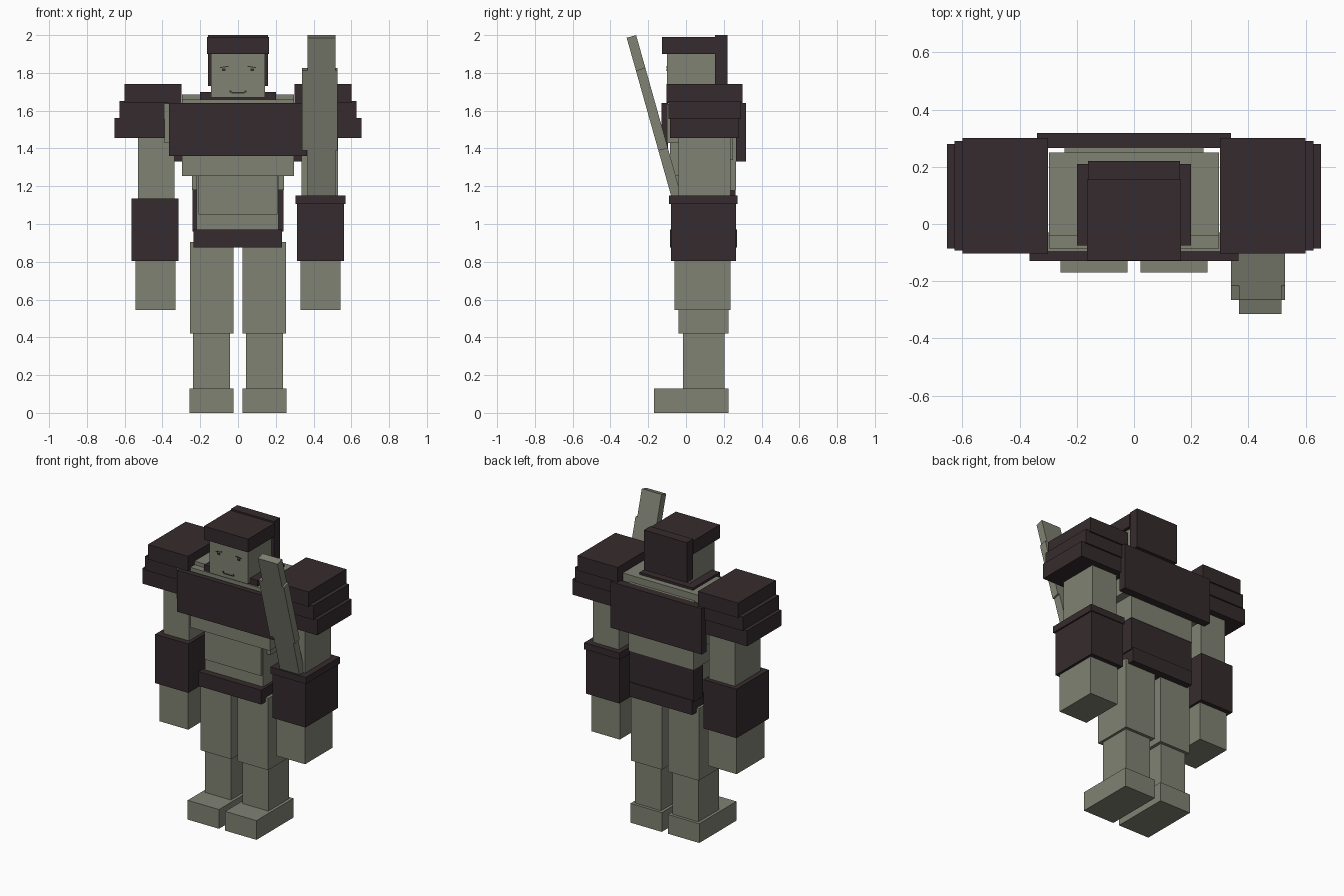
import bpy, math

cube = bpy.data.objects.get("Cube")
if cube:
    bpy.data.objects.remove(cube, do_unlink=True)


def material(name, rgb):
    m = bpy.data.materials.new(name)
    m.use_nodes = True
    m.diffuse_color = (*rgb, 1)
    m.node_tree.nodes["Principled BSDF"].inputs["Base Color"].default_value = (*rgb, 1)
    return m


STONE = material("stone_grey", (0.215, 0.225, 0.172))
DARK = material("dark_brown", (0.036, 0.024, 0.026))


def box(name, mat, x, y, z, tilt_x=0.0, tilt_y=0.0):
    """Box spanning the given (min, max) ranges, optionally tilted about its centre."""
    bpy.ops.mesh.primitive_cube_add(
        size=1, location=[(a + b) / 2 for a, b in (x, y, z)], rotation=(tilt_x, tilt_y, 0))
    ob = bpy.context.object
    ob.name = name
    ob.scale = [b - a for a, b in (x, y, z)]
    ob.data.materials.append(mat)
    return ob


def pair(name, mat, x, y, z, tilt_y=0.0):
    """Box on the left (+x) and its mirror on the right."""
    box("left_" + name, mat, x, y, z, tilt_y=tilt_y)
    box("right_" + name, mat, (-x[1], -x[0]), y, z, tilt_y=-tilt_y)


# Legs
pair("foot", STONE, (0.023, 0.257), (-0.17, 0.225), (0, 0.13))
pair("shin", STONE, (0.043, 0.237), (-0.015, 0.205), (0.13, 0.42))
pair("thigh", STONE, (0.023, 0.253), (-0.04, 0.225), (0.42, 0.905))

# Waist and torso
box("belt", DARK, (-0.235, 0.233), (-0.085, 0.27), (0.875, 0.972))
box("back_waist", DARK, (-0.24, 0.24), (0.16, 0.262), (0.96, 1.18))
box("lower_torso", STONE, (-0.22, 0.215), (-0.04, 0.25), (0.95, 1.30))
box("belly_plate", STONE, (-0.21, 0.21), (-0.055, 0.0), (1.05, 1.26))
box("back_torso", STONE, (-0.243, 0.243), (0.0, 0.265), (1.18, 1.64))
box("upper_torso", STONE, (-0.297, 0.297), (-0.04, 0.25), (1.34, 1.685))
box("chest", STONE, (-0.297, 0.297), (-0.085, 0.02), (1.255, 1.66))
box("chest_backing", STONE, (-0.39, 0.39), (-0.10, -0.03), (1.43, 1.635))
box("chest_plate", DARK, (-0.365, 0.365), (-0.13, -0.095), (1.36, 1.64))
box("back_plate", DARK, (-0.34, 0.34), (0.265, 0.318), (1.33, 1.64))
box("collar", DARK, (-0.20, 0.20), (-0.075, 0.21), (1.62, 1.70))

# Head
box("head", STONE, (-0.143, 0.143), (-0.10, 0.16), (1.67, 1.91))
box("cap", DARK, (-0.165, 0.165), (-0.128, 0.155), (1.90, 1.99))
box("cap_back", DARK, (-0.16, 0.16), (0.153, 0.22), (1.73, 2.0))

# Face details as thin plates
FACE = (-0.103, -0.098)
pair("eyebrow", DARK, (0.05, 0.095), FACE, (1.829, 1.834), tilt_y=0.15)
pair("eye", DARK, (0.065, 0.085), FACE, (1.81, 1.822))
box("mouth", DARK, (-0.035, 0.035), FACE, (1.692, 1.698))
pair("mouth_corner", DARK, (0.035, 0.045), FACE, (1.697, 1.708))

# Arms
pair("upper_arm", STONE, (0.337, 0.53), (-0.04, 0.235), (1.10, 1.50))
pair("hand", STONE, (0.33, 0.543), (-0.06, 0.235), (0.545, 0.81))
box("right_forearm", DARK, (-0.563, -0.315), (-0.08, 0.265), (0.805, 1.135))
box("left_forearm", DARK, (0.312, 0.56), (-0.08, 0.265), (0.805, 1.11))
box("left_cuff", DARK, (0.305, 0.57), (-0.09, 0.272), (1.105, 1.15))

# Stepped shoulder guards: outer x, front y, back y, bottom z, top z
tiers = [(0.60, -0.103, 0.30, 1.64, 1.74),
         (0.628, -0.093, 0.29, 1.555, 1.65),
         (0.653, -0.086, 0.28, 1.455, 1.56)]
for i, (outer, front, back, low, high) in enumerate(tiers, 1):
    pair(f"shoulder_tier_{i}", DARK, (0.30, outer), (front, back), (low, high))

# Leaning blade in three sections along its slope
LEAN = math.radians(15.7)
TIP_Y, TIP_Z = -0.289, 1.993
for name, x, top, bottom in (("tip", (0.368, 0.515), 1.993, 1.815),
                             ("middle", (0.34, 0.528), 1.82, 1.395),
                             ("base", (0.368, 0.515), 1.40, 1.08)):
    mid = (top + bottom) / 2
    y = TIP_Y + (TIP_Z - mid) * math.tan(LEAN)
    half = (top - bottom) / 2 / math.cos(LEAN)
    box("blade_" + name, STONE, x, (y - 0.026, y + 0.026), (mid - half, mid + half), tilt_x=LEAN)
